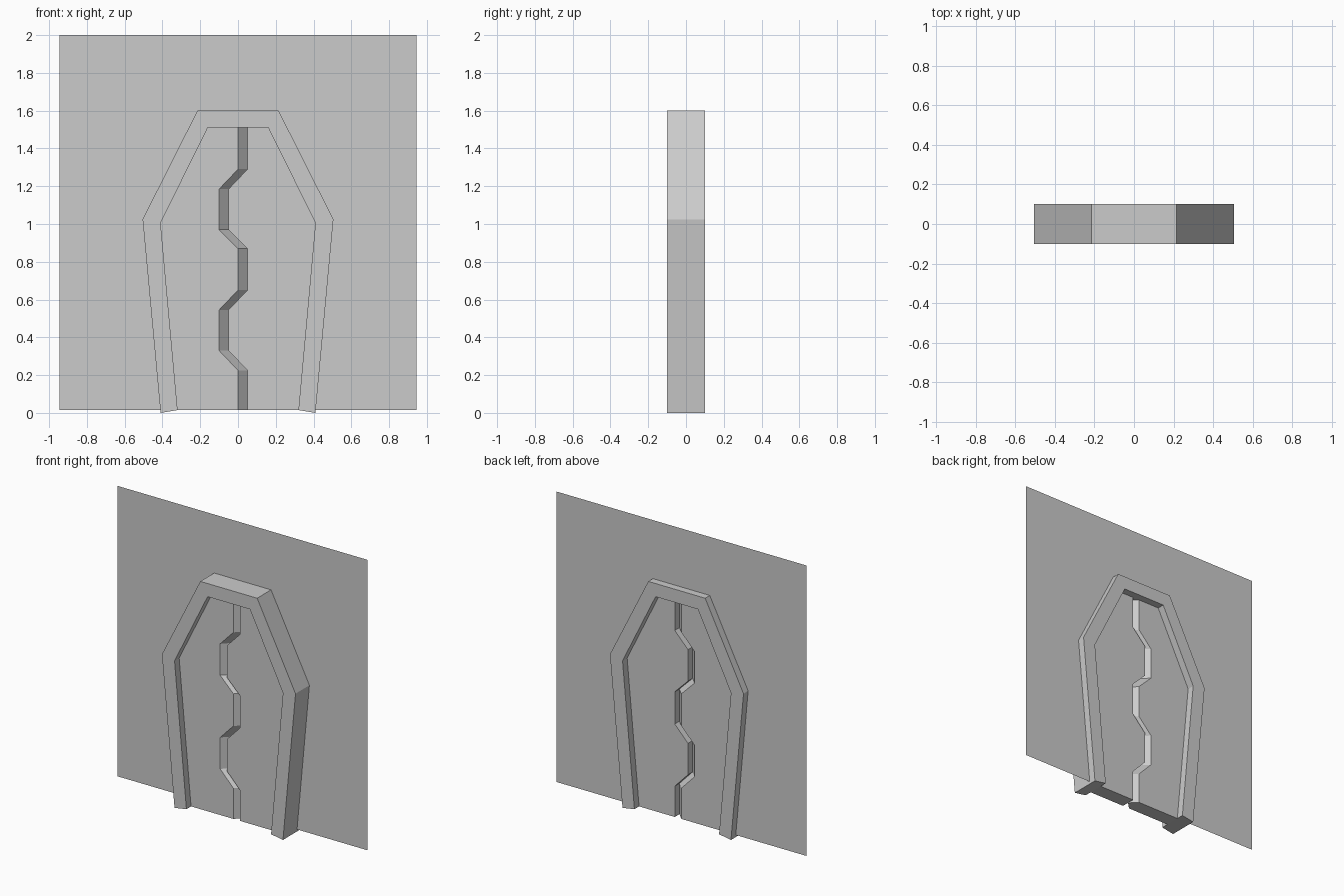
import bpy, bmesh

if "Cube" in bpy.data.objects:
    bpy.data.objects.remove(bpy.data.objects["Cube"])


def loft(name, layers):
    """Solid (or single sheet) from matching XZ outlines, each given as (y, points)."""
    bm = bmesh.new()
    rings = [[bm.verts.new((x, y, z)) for x, z in pts] for y, pts in layers]
    bm.faces.new(rings[0])
    if len(rings) > 1:
        bm.faces.new(rings[-1][::-1])
        n = len(rings[0])
        for a, b in zip(rings, rings[1:]):
            for i in range(n):
                j = (i + 1) % n
                bm.faces.new((a[i], b[i], b[j], a[j]))
        bmesh.ops.recalc_face_normals(bm, faces=bm.faces)
    mesh = bpy.data.meshes.new(name)
    bm.to_mesh(mesh)
    bm.free()
    obj = bpy.data.objects.new(name, mesh)
    bpy.context.collection.objects.link(obj)
    return obj


def mirrored(half):
    """Continue a left half outline down the right side."""
    return half + [(-x, z) for x, z in reversed(half)]


BASE = 0.015
inner_half = [(-0.32, BASE), (-0.41, 1.005), (-0.16, 1.51)]
outer_half = [(-0.41, 0.0), (-0.505, 1.025), (-0.215, 1.6)]
inner, outer = mirrored(inner_half), mirrored(outer_half)

# Thick coffin-shaped frame
frame = outer + inner[::-1]
loft("door_frame", [(-0.1, frame), (0.1, frame)])

# Thin wall sheet with the doorway cut out of it
wall = [(-0.945, BASE), *inner, (0.945, BASE), (0.945, 2.0), (-0.945, 2.0)]
loft("wall", [(0.05, wall)])

# Zigzag seam between the two door leaves, top to bottom
seam = [(0, 1.51), (0, 1.29), (-0.1, 1.185), (-0.1, 0.97), (0, 0.87),
        (0, 0.65), (-0.1, 0.545), (-0.1, 0.33), (0, 0.225), (0, BASE)]
seam_deep = [(x + 0.05, z) for x, z in seam]

# Left leaf, its seam edge bevelled on both sides to a wedge
left, left_mid = inner_half + seam, inner_half + seam_deep
loft("left_door", [(-0.05, left), (0, left_mid), (0.05, left)])

# Right leaf with a square seam edge
right = [(-x, z) for x, z in inner_half] + seam_deep
loft("right_door", [(-0.05, right), (0.05, right)])
